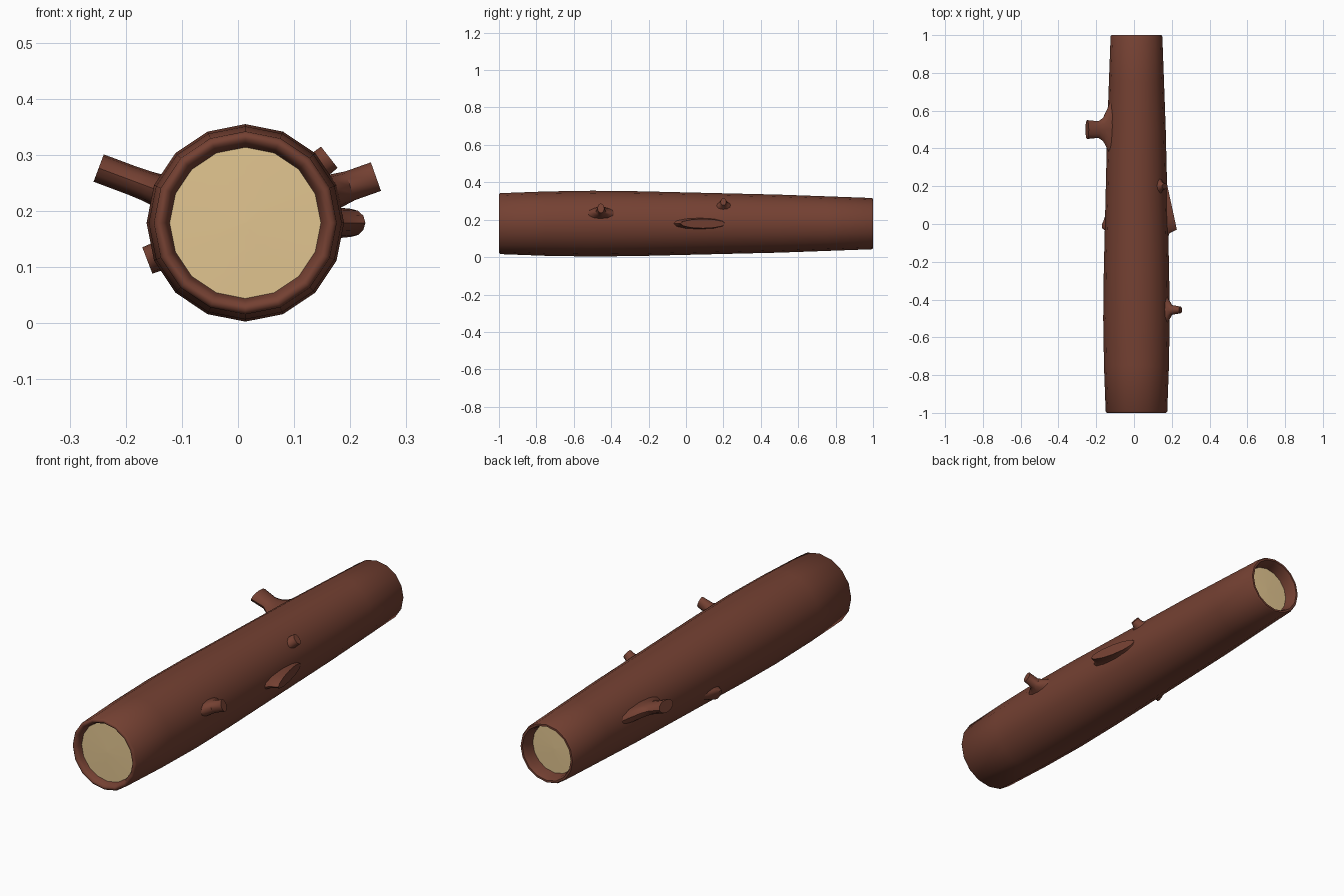
import bpy, bmesh
from math import sin, cos, pi, radians

if "Cube" in bpy.data.objects:
    bpy.data.objects.remove(bpy.data.objects["Cube"])

CX, CZ = 0.013, 0.179      # log axis
SIDES = 16


def material(name, rgb):
    m = bpy.data.materials.new(name)
    m.diffuse_color = (*rgb, 1)
    m.use_nodes = True
    m.node_tree.nodes["Principled BSDF"].inputs["Base Color"].default_value = m.diffuse_color
    return m


bark = material("bark_brown", (0.175, 0.052, 0.032))
wood = material("cut_wood", (0.76, 0.56, 0.28))


def loft(name, rings, mat, cap_start=False, cap_end=False, angle=40):
    """Skin a list of equal-length point rings, optionally capping the ends."""
    bm = bmesh.new()
    loops = [[bm.verts.new(p) for p in ring] for ring in rings]
    n = len(loops[0])
    for a, b in zip(loops, loops[1:]):
        for i in range(n):
            j = (i + 1) % n
            bm.faces.new((a[i], a[j], b[j], b[i]))
    if cap_start:
        bm.faces.new(loops[0])
    if cap_end:
        bm.faces.new(loops[-1])
    bmesh.ops.recalc_face_normals(bm, faces=bm.faces)
    me = bpy.data.meshes.new(name)
    bm.to_mesh(me)
    bm.free()
    ob = bpy.data.objects.new(name, me)
    bpy.context.collection.objects.link(ob)
    me.materials.append(mat)
    bpy.ops.object.select_all(action='DESELECT')
    bpy.context.view_layer.objects.active = ob
    ob.select_set(True)
    bpy.ops.object.shade_smooth_by_angle(angle=radians(angle))
    return ob


def log_ring(y, r):
    return [(CX + r * sin(2 * pi * i / SIDES), y, CZ + r * cos(2 * pi * i / SIDES))
            for i in range(SIDES)]


# Trunk: outer bark that wraps over both rims into shallow recesses
profile = [(-0.965, 0.134), (-0.985, 0.139), (-1.0, 0.148), (-1.0, 0.157), (-0.993, 0.163),
           (-0.75, 0.172), (-0.5, 0.176), (-0.25, 0.173), (0.0, 0.167), (0.5, 0.155),
           (0.75, 0.146), (0.993, 0.137), (1.0, 0.133), (1.0, 0.124), (0.98, 0.116),
           (0.935, 0.112)]
loft("trunk_bark", [log_ring(y, r) for y, r in profile], bark, angle=60)

# Pale cut faces, very slightly domed
for name, y, r, s in (("front_cut_face", -0.968, 0.14, -1), ("back_cut_face", 0.94, 0.118, 1)):
    loft(name, [log_ring(y, r), log_ring(y + s * 0.003, r * 0.02)], wood, cap_end=True)


# Branch stubs: elliptical rings running outward from the log axis
def stub(name, angle, rings, n=12):
    a = radians(angle)
    pts = []
    for r, y, ry, rt, slant in rings:
        ring = []
        for i in range(n):
            c, s = cos(2 * pi * i / n), sin(2 * pi * i / n)
            d, t = r + slant * c, rt * s
            ring.append((CX + d * cos(a) - t * sin(a), y + ry * c,
                         CZ + d * sin(a) + t * cos(a)))
        pts.append(ring)
    loft(name, pts, bark, cap_end=True)


# each ring: distance from axis, y, half length, half width, slant
stub("right_front_stub", 19.5, [(0.150, -0.455, 0.11, 0.034, 0), (0.178, -0.455, 0.062, 0.030, 0),
                                (0.198, -0.455, 0.026, 0.027, 0), (0.247, -0.455, 0.018, 0.027, 0)])
stub("left_back_stub", 159.5, [(0.130, 0.51, 0.19, 0.034, 0), (0.160, 0.505, 0.115, 0.030, 0),
                               (0.188, 0.50, 0.062, 0.027, 0), (0.215, 0.50, 0.044, 0.026, 0),
                               (0.279, 0.50, 0.050, 0.026, 0)])
stub("right_slanted_stub", 0, [(0.145, 0.06, 0.18, 0.034, 0), (0.168, 0.082, 0.13, 0.027, -0.008),
                               (0.188, 0.09, 0.12, 0.025, -0.026)])
stub("upper_right_stub", 38, [(0.145, 0.20, 0.065, 0.028, 0), (0.166, 0.20, 0.025, 0.025, 0),
                              (0.190, 0.20, 0.015, 0.024, 0)])
stub("lower_left_stub", 201, [(0.145, 0.02, 0.10, 0.028, 0), (0.168, 0.01, 0.05, 0.026, 0),
                              (0.187, -0.01, 0.018, 0.025, 0)])
